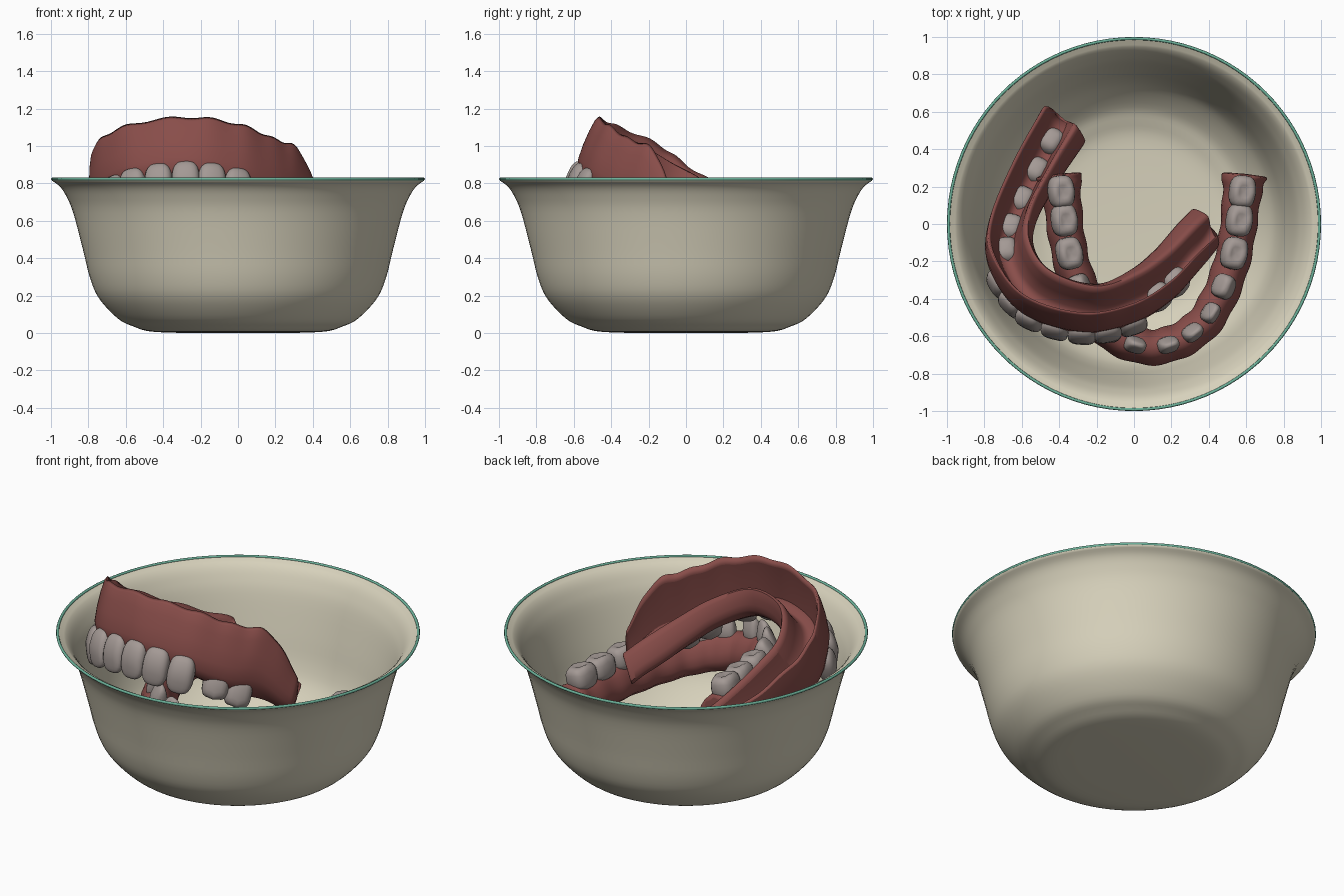
import bpy, bmesh, math
from mathutils import Vector, Matrix

if "Cube" in bpy.data.objects:
    bpy.data.objects.remove(bpy.data.objects["Cube"])


def material(name, rgb):
    m = bpy.data.materials.new(name)
    m.use_nodes = True
    m.diffuse_color = (*rgb, 1)
    m.node_tree.nodes["Principled BSDF"].inputs["Base Color"].default_value = (*rgb, 1)
    return m


CREAM = material("cream enamel", (0.68, 0.64, 0.5))
GREEN = material("green rim", (0.15, 0.44, 0.32))
GUM = material("gum red", (0.25, 0.075, 0.068))
TOOTH = material("tooth grey", (0.37, 0.32, 0.3))


def finish(bm, name, mat, angle=60, subdivide=0):
    bmesh.ops.recalc_face_normals(bm, faces=bm.faces[:])
    mesh = bpy.data.meshes.new(name)
    bm.to_mesh(mesh)
    bm.free()
    ob = bpy.data.objects.new(name, mesh)
    bpy.context.collection.objects.link(ob)
    mesh.materials.append(mat)
    if subdivide:
        ob.modifiers.new("Soften", "SUBSURF").levels = subdivide
    bpy.ops.object.select_all(action="DESELECT")
    ob.select_set(True)
    bpy.context.view_layer.objects.active = ob
    bpy.ops.object.shade_smooth_by_angle(angle=math.radians(angle))
    return ob


def spline(points, t):
    """Smooth point at t in 0..1 through evenly spaced control points."""
    p = [Vector(q) for q in points]
    p = [2 * p[0] - p[1]] + p + [2 * p[-1] - p[-2]]
    s = t * (len(points) - 1)
    i = min(int(s), len(points) - 2)
    f = s - i
    a, b, c, d = p[i:i + 4]
    return b + 0.5 * f * (c - a + f * (2 * a - 5 * b + 4 * c - d + f * (3 * (b - c) + d - a)))


def frame(points, t):
    """Horizontal tangent and outward direction of an arch."""
    tan = spline(points, min(t + 0.02, 1)) - spline(points, max(t - 0.02, 0))
    tan.z = 0
    tan.normalize()
    return tan, Vector((tan.y, -tan.x, 0))


def loft(section, steps, name, mat):
    """Skin closed sections along an arch and cap both ends."""
    bm = bmesh.new()
    rings = [[bm.verts.new(p) for p in section(i / steps)] for i in range(steps + 1)]
    for r, q in zip(rings, rings[1:]):
        for k in range(len(r)):
            j = (k + 1) % len(r)
            bm.faces.new((r[k], r[j], q[j], q[k]))
    bm.faces.new(rings[0])
    bm.faces.new(rings[-1])
    return finish(bm, name, mat, 80, 1)


def add_tooth(bm, centre, along, axis, size, molar):
    """Rounded block, with a dimpled biting face on molars."""
    axis = axis.normalized()
    along = (along - axis * along.dot(axis)).normalized()
    side = axis.cross(along)
    new = bmesh.ops.create_uvsphere(bm, u_segments=20, v_segments=12, radius=1)["verts"]
    for v in new:
        c = [math.copysign(abs(q) ** 0.7, q) for q in v.co]
        if molar and c[2] > 0:
            c[2] *= 1 - 0.35 * math.exp(-6 * (c[0] ** 2 + c[1] ** 2))
            c[2] += 0.08 * math.cos(6 * c[0]) * abs(c[1])
        elif c[2] > 0:
            c[1] *= 1 - 0.55 * c[2]
        v.co = centre + along * c[0] * size[0] + side * c[1] * size[1] + axis * c[2] * size[2]


# Bowl: turned wall with a thin shell
outer = [(0.3, 0.0), (0.47, 0.008), (0.56, 0.035), (0.64, 0.075), (0.74, 0.18), (0.79, 0.29),
         (0.83, 0.45), (0.88, 0.64), (0.915, 0.725), (0.95, 0.78), (0.995, 0.815)]
profile = [(0, 0)] + [tuple(spline(outer, i / 40)) for i in range(41)]
wall = 0.014
profile += [(r - wall * (z < 0.8), z + wall) for r, z in reversed(profile)]
bm = bmesh.new()
verts = [bm.verts.new((r, 0, z)) for r, z in profile]
edges = [bm.edges.new(pair) for pair in zip(verts, verts[1:])]
bmesh.ops.spin(bm, geom=verts + edges, axis=(0, 0, 1), cent=(0, 0, 0),
               angle=2 * math.pi, steps=96, use_merge=True)
bmesh.ops.remove_doubles(bm, verts=bm.verts[:], dist=0.0001)
finish(bm, "bowl", CREAM)

# Coloured rim bead
bpy.ops.mesh.primitive_torus_add(major_segments=96, minor_segments=8, major_radius=0.992,
                                 minor_radius=0.008, location=(0, 0, 0.823))
rim = bpy.context.object
rim.name = "bowl_rim"
rim.data.materials.append(GREEN)
bpy.ops.object.shade_smooth()

# Lower denture: symmetric arch, sloping down towards +x
MID = 0.095
half = [(0.25, -0.62), (0.38, -0.52), (0.47, -0.36), (0.53, -0.18), (0.56, 0), (0.58, 0.18), (0.59, 0.27)]
flat = [(2 * MID - x, y) for x, y in reversed(half)] + [(MID, -0.66)] + half
lower = [(x, y, 0.65 - 0.21 * x) for x, y in flat]
gum_shape = [(0.03, -0.08), (0.07, -0.12), (0.1, -0.22), (0.1, -0.31),
             (-0.07, -0.31), (-0.11, -0.22), (-0.07, -0.12), (-0.03, -0.08)]


def lower_section(t):
    c = spline(lower, t)
    out = frame(lower, t)[1]
    s = abs(2 * t - 1)
    wide = 1 + 0.35 * s ** 8
    ripple = 0.006 * math.sin(90 * t)
    return [c + out * (o * wide + ripple) + Vector((0, 0, u)) for o, u in gum_shape]


loft(lower_section, 60, "lower_denture_gum", GUM)

bm = bmesh.new()
for t in (0.035, 0.075, 0.135, 0.205, 0.275, 0.335, 0.395, 0.46):
    molar = t < 0.22
    size = (0.088, 0.07, 0.075) if molar else (0.066, 0.062, 0.08) if t < 0.3 else (0.056, 0.045, 0.09)
    if t == 0.035:
        continue
    for u in (t, 1 - t):
        add_tooth(bm, spline(lower, u) - Vector((0, 0, 0.06)), frame(lower, u)[0],
                  Vector((0.2, 0, 1)), size, molar)
finish(bm, "lower_denture_teeth", TOOTH)

# Upper denture: tilted trough between an outer crest and an inner lip
crest = [(-0.47, 0.66, 0.54), (-0.64, 0.36, 0.7), (-0.77, 0.05, 0.88), (-0.77, -0.15, 1.02),
         (-0.6, -0.38, 1.12), (-0.28, -0.48, 1.165), (0, -0.43, 1.13), (0.2, -0.31, 1.05),
         (0.34, -0.17, 0.98), (0.46, -0.06, 0.68)]
lip = [(-0.3, 0.54, 0.52), (-0.43, 0.33, 0.64), (-0.55, 0.1, 0.82), (-0.57, -0.08, 0.92),
       (-0.46, -0.25, 1.02), (-0.2, -0.34, 1.02), (0.02, -0.27, 0.92), (0.18, -0.16, 0.8),
       (0.32, -0.02, 0.68), (0.4, 0.05, 0.6)]
DOWN = Vector((0, -0.37, -0.93))


def upper_rails(t):
    """Gum margin, crest, trough and lip points, shallower at the tips."""
    depth = 0.33 * (1 - 0.55 * abs(2 * t - 1) ** 6)
    c, l = spline(crest, t), spline(lip, t)
    return c + DOWN * depth, c, (c + l) / 2 + DOWN * depth * 0.8, l


def upper_section(t):
    margin, c, trough, l = upper_rails(t)
    out = frame(crest, t)[1]
    inward = -out * (0.1 + 0.1 * l.x)
    c = c + Vector((0, 0, 0.008 * math.sin(75 * t)))
    thick = out * 0.022
    return [margin, c.lerp(margin, 0.5) + out * 0.012, c, c - thick,
            trough + out * 0.05, trough - out * 0.05, l + thick, l - thick * 0.6,
            l + inward * 0.5 + DOWN * 0.06, l + inward + DOWN * 0.15,
            l + inward * 0.7 + DOWN * 0.2, trough + DOWN * 0.07]


loft(upper_section, 72, "upper_denture_gum", GUM)

bm = bmesh.new()
for t in (0.04, 0.1, 0.16, 0.22, 0.29, 0.355, 0.405, 0.455, 0.505, 0.555, 0.61, 0.67, 0.735, 0.8):
    margin, c, trough, l = upper_rails(t)
    tan, out = frame(crest, t)
    if 0.33 < t < 0.7:
        add_tooth(bm, margin + DOWN * 0.05 - out * 0.03, tan, DOWN, (0.075, 0.055, 0.11), False)
    else:
        add_tooth(bm, trough + DOWN * 0.03, tan, DOWN, (0.075, 0.065, 0.09), True)
finish(bm, "upper_denture_teeth", TOOTH)
